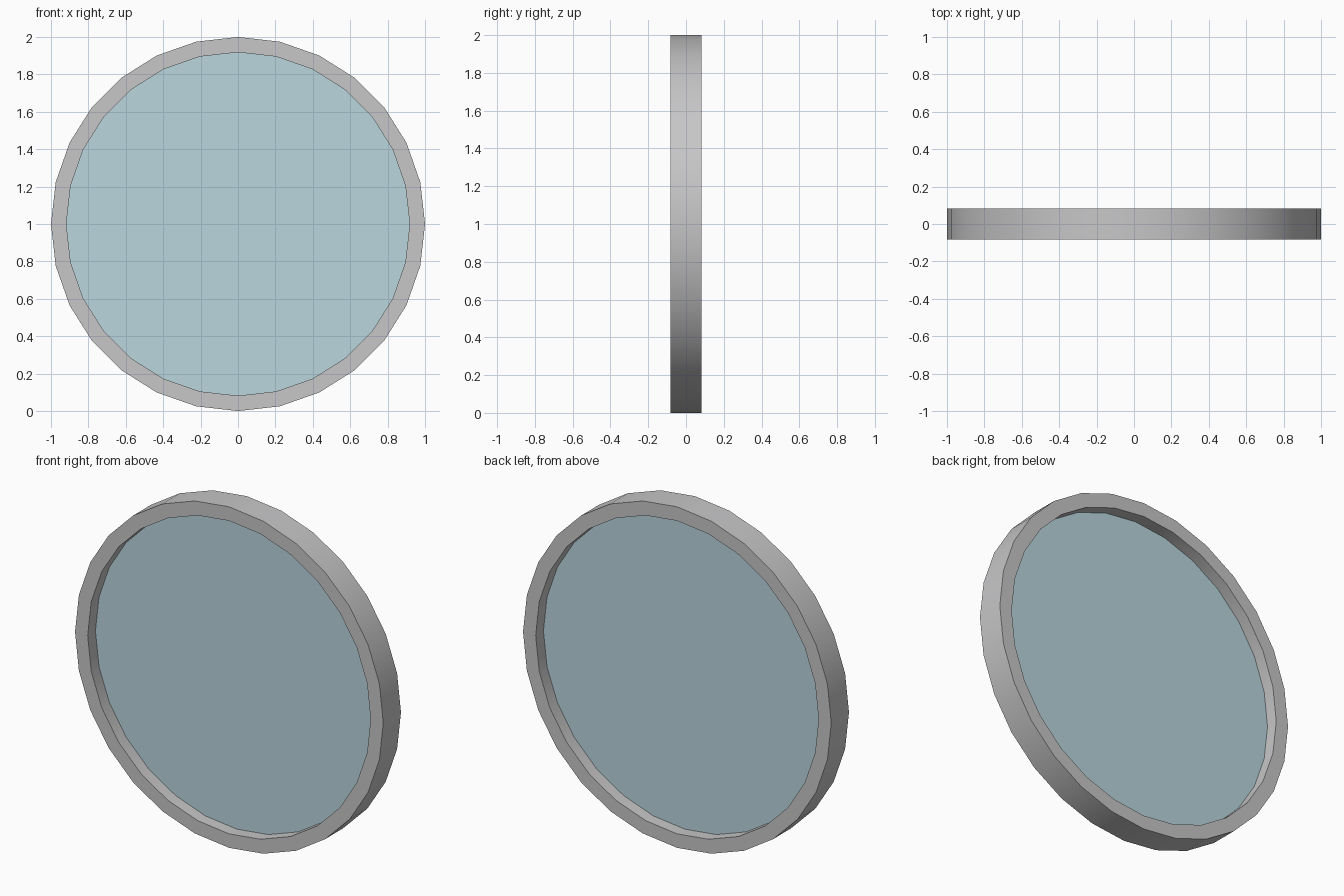
import bpy, bmesh
from math import radians
from mathutils import Matrix, Vector

SEGMENTS = 28
RADIUS, INNER, HALF_DEPTH = 1.0, 0.918, 0.082
GLASS_HALF = 0.01

cube = bpy.data.objects.get("Cube")
if cube:
    bpy.data.objects.remove(cube, do_unlink=True)


def material(name, color):
    mat = bpy.data.materials.new(name)
    mat.use_nodes = True
    mat.diffuse_color = color
    mat.node_tree.nodes["Principled BSDF"].inputs["Base Color"].default_value = color
    return mat


def add_object(name, bm, mat):
    bmesh.ops.recalc_face_normals(bm, faces=bm.faces)
    mesh = bpy.data.meshes.new(name)
    bm.to_mesh(mesh)
    bm.free()
    mesh.materials.append(mat)
    obj = bpy.data.objects.new(name, mesh)
    bpy.context.collection.objects.link(obj)
    bpy.ops.object.select_all(action="DESELECT")
    obj.select_set(True)
    bpy.context.view_layer.objects.active = obj
    bpy.ops.object.shade_smooth_by_angle(angle=radians(30))
    return obj


grey = material("light grey metal", (0.57, 0.57, 0.58, 1))
blue = material("pale blue glass", (0.49, 0.67, 0.73, 1))
centre = Vector((0, 0, RADIUS))

# Rim: rectangular section spun around the front-to-back axis
bm = bmesh.new()
section = [(RADIUS, -HALF_DEPTH), (RADIUS, HALF_DEPTH),
           (INNER, HALF_DEPTH), (INNER, -HALF_DEPTH)]
verts = [bm.verts.new((r, y, RADIUS)) for r, y in section]
edges = [bm.edges.new((verts[i - 1], verts[i])) for i in range(4)]
bmesh.ops.spin(bm, geom=verts + edges, cent=centre, axis=(0, 1, 0),
               angle=radians(360), steps=SEGMENTS, use_merge=True)
bmesh.ops.remove_doubles(bm, verts=bm.verts, dist=0.0001)
add_object("rim", bm, grey)

# Glass: thin disc recessed in the middle of the rim
bm = bmesh.new()
placement = (Matrix.Translation(centre) @ Matrix.Rotation(radians(90), 4, "X")
             @ Matrix.Rotation(radians(90), 4, "Z"))
bmesh.ops.create_cone(bm, cap_ends=True, segments=SEGMENTS, radius1=INNER,
                      radius2=INNER, depth=2 * GLASS_HALF, matrix=placement)
add_object("glass_pane", bm, blue)
